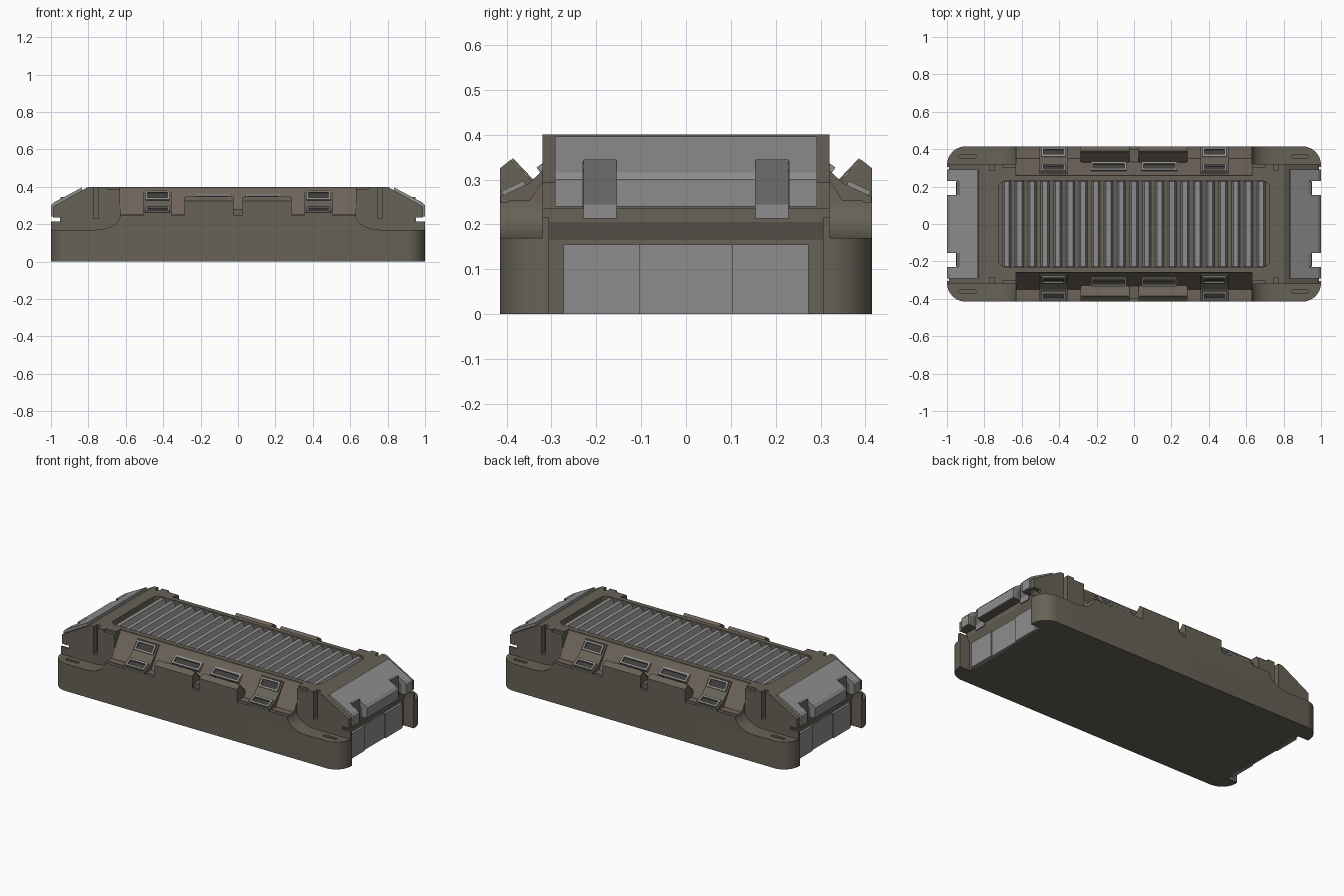
import bpy, bmesh, math
from mathutils import Matrix, Vector

if "Cube" in bpy.data.objects:
    bpy.data.objects.remove(bpy.data.objects["Cube"])


def material(name, rgb):
    m = bpy.data.materials.new(name)
    m.diffuse_color = (*rgb, 1)
    m.use_nodes = True
    m.node_tree.nodes["Principled BSDF"].inputs["Base Color"].default_value = m.diffuse_color
    return m


BODY = material("olive brown shell", (0.135, 0.122, 0.095))
POCKET = material("warm brown pocket", (0.155, 0.125, 0.102))
GREY = material("light grey", (0.27, 0.27, 0.27))
DARK = material("dark grey", (0.15, 0.15, 0.15))
SLOT = material("dark slot", (0.05, 0.047, 0.042))


def prism(pts, axis, a, b):
    return (pts, axis, a, b)


def box(x0, x1, y0, y1, z0, z1):
    return prism([(x0, y0), (x1, y0), (x1, y1), (x0, y1)], 'z', z0, z1)


def place(p, axis, d):
    if axis == 'x':
        return (d, p[0], p[1])
    if axis == 'y':
        return (p[0], d, p[1])
    return (p[0], p[1], d)


def part(name, mat, prisms, mirror="", matrix=None, smooth=False):
    """Closed prisms joined in one object, optionally mirrored over x and/or y."""
    bm = bmesh.new()
    for pts, axis, a, b in prisms:
        lo = [bm.verts.new(place(p, axis, a)) for p in pts]
        hi = [bm.verts.new(place(p, axis, b)) for p in pts]
        bm.faces.new(lo)
        bm.faces.new(hi)
        for i in range(len(pts)):
            j = (i + 1) % len(pts)
            bm.faces.new((lo[i], lo[j], hi[j], hi[i]))
    if matrix:
        bm.transform(matrix)
    for c in mirror:
        copy = bmesh.ops.duplicate(bm, geom=bm.verts[:] + bm.edges[:] + bm.faces[:])
        s = Vector((-1, 1, 1)) if c == "x" else Vector((1, -1, 1))
        bmesh.ops.scale(bm, vec=s, verts=[g for g in copy["geom"] if isinstance(g, bmesh.types.BMVert)])
    bmesh.ops.recalc_face_normals(bm, faces=bm.faces[:])
    me = bpy.data.meshes.new(name)
    bm.to_mesh(me)
    bm.free()
    me.materials.append(mat)
    ob = bpy.data.objects.new(name, me)
    bpy.context.collection.objects.link(ob)
    if smooth:
        activate(ob)
        bpy.ops.object.shade_smooth_by_angle(angle=math.radians(30))
    return ob


def activate(ob):
    bpy.ops.object.select_all(action='DESELECT')
    ob.select_set(True)
    bpy.context.view_layer.objects.active = ob


def cut(ob, cutter):
    cutter.hide_render = True
    m = ob.modifiers.new("cut", 'BOOLEAN')
    m.operation, m.solver, m.object = 'DIFFERENCE', 'EXACT', cutter
    activate(ob)
    bpy.ops.object.modifier_apply(modifier="cut")
    bpy.data.objects.remove(cutter)


def arc(cx, cy, rx, ry, a0, a1, n=8):
    return [(cx + rx * math.cos(math.radians(a0 + (a1 - a0) * i / n)),
             cy + ry * math.sin(math.radians(a0 + (a1 - a0) * i / n))) for i in range(n + 1)]


def rounded(cx, cy, hx, hy, r):
    pts = []
    for k, (sx, sy) in enumerate([(1, 1), (-1, 1), (-1, -1), (1, -1)]):
        pts += arc(cx + sx * (hx - r), cy + sy * (hy - r), r, r, 90 * k, 90 * k + 90, 5)
    return pts


def both_ends(half):
    """Profile listed on the +x side from bottom to top, closed on the -x side."""
    return half + [(-x, z) for x, z in reversed(half)]


# Base tray with rounded corners and recessed ends
q = [(0.93, 0.305), (1.0, 0.305)] + arc(0.9, 0.315, 0.1, 0.1, 0, 90, 10)
upper = q + [(-x, y) for x, y in reversed(q)]
base = part("base_tray", BODY, [prism(upper + [(-x, -y) for x, y in upper], 'z', 0, 0.17)])
cut(base, part("slot_cutter", BODY, [prism(rounded(0.89, 0.36, 0.045, 0.01, 0.009), 'z', 0.14, 0.3)], "xy"))
activate(base)
bpy.ops.object.shade_smooth_by_angle(angle=math.radians(30))

# Side walls sweeping up from the corner ledges
sweep = [(0.76, 0.165)] + arc(0.76, 0.25, 0.13, 0.08, 270, 180, 10)
part("side_walls", BODY, [prism(both_ends(sweep), 'y', 0.31, 0.415)], "y", smooth=True)

# Upper body with sloped ends, undercut grooves, pockets and a recess
core = part("upper_body", BODY, [prism(both_ends(
    [(0.93, 0.165), (0.945, 0.205), (0.945, 0.235), (0.99, 0.235), (0.99, 0.293), (0.8, 0.4)]), 'y', -0.32, 0.32)])
cut(core, part("pocket_cutter", BODY, [
    prism([(0.26, 0.5), (0.26, 0.39), (0.35, 0.25), (0.5, 0.25), (0.5, 0.5)], 'x', -0.63, 0.63)], "y"))
cut(core, part("recess_cutter", BODY, [prism(rounded(0, 0, 0.725, 0.23, 0.04), 'z', 0.365, 0.5)]))
cut(core, part("notch_cutter", BODY, [
    box(0.945, 1.1, 0.155, 0.23, 0.208, 0.5),
    box(0.747, 0.773, 0.285, 0.4, 0.23, 0.5),
    box(0.6, 0.70, 0.302, 0.4, 0.388, 0.5)], "xy"))
core.data.materials.append(POCKET)
for f in core.data.polygons:
    if abs(f.center.x) < 0.62 and abs(f.normal.y) > 0.5 and f.normal.z > 0.3:
        f.material_index = 1
part("pocket_feet", POCKET, [prism([(0.318, 0.24), (0.318, 0.3), (0.351, 0.251), (0.351, 0.24)],
                                   'x', -0.63, 0.63)], "y")
part("pocket_floors", POCKET, [prism([(0.35, 0.25), (0.395, 0.25), (0.395, 0.253), (0.35, 0.253)],
                                     'x', -0.63, 0.63)], "y")
part("corner_posts", BODY, [box(0.92, 1.0, 0.305, 0.32, 0.165, 0.215)], "xy")

# Ribbed grille in the top recess
ribs = []
for i in range(21):
    x = (i - 10) * 0.068
    ribs.append(prism([(x - 0.025, 0.36), (x + 0.025, 0.36), (x + 0.013, 0.393), (x - 0.013, 0.393)],
                      'y', -0.226, 0.226))
part("grille_ribs", GREY, ribs)

# Centre covers on each long side, split by a notch
part("centre_covers", BODY, [prism([(0.415, 0.24), (0.415, 0.325), (0.39, 0.345), (0.333, 0.285), (0.333, 0.24)],
                                   'x', 0.025, 0.285)], "xy")
part("centre_cover_liners", POCKET, [prism([(0.388, 0.344), (0.386, 0.348), (0.329, 0.288), (0.332, 0.284)],
                                           'x', 0.03, 0.28)], "xy")
part("centre_notch_blocks", BODY, [box(-0.026, 0.026, 0.33, 0.40, 0.24, 0.28)], "y")


# Rectangular latch loops: grey frame around a dark slot, tilted along the slope
def loop(name, x, y, z, w, h, tilt):
    m = Matrix.Translation((x, y, z)) @ Matrix.Rotation(-tilt, 4, 'X')
    a, b, t = w / 2, h / 2, 0.012
    part(name + "_frames", GREY, [
        box(-a, a, -b, -b + t, -0.008, 0.012), box(-a, a, b - t, b, -0.008, 0.012),
        box(-a, -a + t, -b + t, b - t, -0.008, 0.012), box(a - t, a, -b + t, b - t, -0.008, 0.012)], "xy", m)
    part(name + "_slots", SLOT, [box(-a + t, a - t, -b + t, b - t, -0.006, 0.002)], "xy", m)


part("latch_straps", BODY, [prism([(0.262, 0.378), (0.275, 0.378), (0.315, 0.325), (0.35, 0.292), (0.414, 0.262),
                                   (0.414, 0.245), (0.34, 0.25), (0.262, 0.37)], 'x', 0.355, 0.505)], "xy")
loop("upper_latch", 0.43, 0.294, 0.35, 0.13, 0.06, math.atan2(0.053, 0.04))
loop("lower_latch", 0.43, 0.382, 0.275, 0.13, 0.055, math.atan2(0.03, 0.064))
loop("centre_handle", 0.135, 0.304, 0.333, 0.19, 0.055, math.radians(35))

# Sloped end panels, notched around the end clips
full = [(0.83, 0.372), (0.835, 0.396), (0.985, 0.316), (1.0, 0.30), (1.0, 0.24), (0.97, 0.24), (0.97, 0.296)]
short = [(0.83, 0.372), (0.835, 0.396), (0.938, 0.341), (0.938, 0.315)]
part("end_panels", GREY, [prism(full, 'y', 0, 0.155), prism(full, 'y', 0.23, 0.292),
                          prism(short, 'y', 0.155, 0.23)], "xy")
part("end_clips", DARK, [box(0.93, 0.95, 0.155, 0.228, 0.245, 0.345)], "xy")
part("end_clip_hooks", GREY, [box(0.93, 0.952, 0.155, 0.228, 0.213, 0.245)], "xy")

# Three plates on each recessed lower end
part("lower_end_side_plates", GREY, [box(0.92, 0.945, 0.104, 0.273, 0, 0.155)], "xy")
part("lower_end_middle_plate", GREY, [box(0.92, 0.938, -0.104, 0.104, 0, 0.155)], "x")
